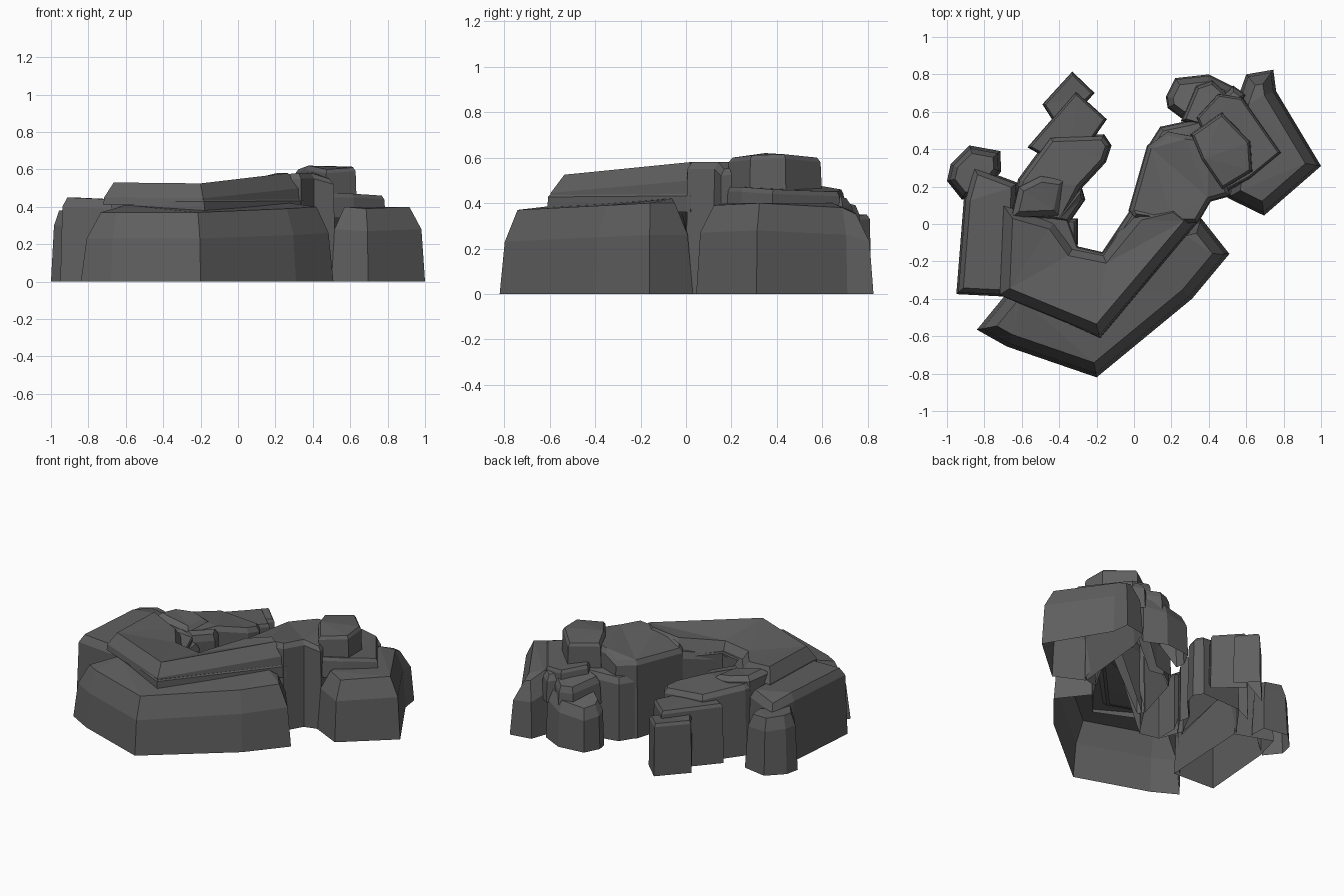
import bpy, bmesh
from mathutils import Vector

stone = bpy.data.materials.new("dark_stone")
stone.diffuse_color = (.115, .115, .115, 1)


def inset(pts, d):
    """Mitred inset of a counter-clockwise outline."""
    out = []
    n = len(pts)
    for i in range(n):
        a, p, b = (Vector(pts[j][:2]) for j in ((i - 1) % n, i, (i + 1) % n))
        e1, e2 = (p - a).normalized(), (b - p).normalized()
        n1, n2 = Vector((-e1.y, e1.x)), Vector((-e2.y, e2.x))
        out.append(p + (n1 + n2) * d / max(0.5, 1 + n1.dot(n2)))
    return out


def rock(name, pts, taper=0.01, bevel=0.02, drop=0.03, base=0):
    """Open-bottomed chiselled block; pts are (x, y, top height[, base height])."""
    area = sum(p[0] * q[1] - q[0] * p[1] for p, q in zip(pts, pts[1:] + pts[:1]))
    if area < 0:
        pts = pts[::-1]
    n = len(pts)
    bm = bmesh.new()
    rings = []
    for d, f in ((0, None), (taper, drop), (taper + bevel, 0)):
        ring = []
        for q, p in zip(inset(pts, d), pts):
            low = p[3] if len(p) > 3 else base
            z = low if f is None else max(p[2] - f, low + .002)
            ring.append(bm.verts.new((q.x, q.y, z)))
        rings.append(ring)
    for lo, hi in zip(rings, rings[1:]):
        for i in range(n):
            j = (i + 1) % n
            bm.faces.new((lo[i], lo[j], hi[j], hi[i]))
    cap = bm.faces.new(rings[-1])
    bmesh.ops.triangulate(bm, faces=[cap])
    me = bpy.data.meshes.new(name)
    bm.to_mesh(me)
    bm.free()
    me.materials.append(stone)
    ob = bpy.data.objects.new(name, me)
    bpy.context.collection.objects.link(ob)
    return ob


# Broad front boulder
rock("front_boulder", [(-.84, -.565, .37), (-.68, -.655, .37), (-.2, -.82, .37),
     (.31, -.40, .39), (.51, -.16, .40), (.36, .03, .40), (.24, .0, .42, .36),
     (-.2, -.47, .42, .36), (-.62, -.32, .41, .36), (-.68, -.37, .40)],
     .02, .05, .14)

# Curved upper ledge: low lip and main crest
rock("ledge_lip", [(-.68, -.385, .435, .36), (-.18, -.61, .435, .36),
     (.35, .02, .44, .36), (.20, .10, .44, .36), (-.0, .07, .44), (-.17, -.15, .43),
     (-.3, -.12, .43), (-.36, .04, .44), (-.66, .06, .44, .36)], .002, .006, .008)
rock("ledge_crest", [(-.72, -.38, .53), (-.185, -.60, .525), (.345, .025, .58),
     (.22, .12, .58), (.01, .07, .54), (-.17, -.15, .48), (-.32, -.12, .48),
     (-.42, .02, .49), (-.70, .10, .53)], .004, .05, .08, base=.41)

# Left shoulder
rock("left_slab", [(-.95, -.375, .45), (-.65, -.39, .44), (-.62, .22, .44),
     (-.86, .31, .42), (-.91, .13, .45)], .01, .025, .05)
rock("left_back_boulder", [(-1, .23, .38), (-.98, .32, .38), (-.88, .42, .37),
     (-.715, .39, .36), (-.71, .28, .37), (-.84, .13, .38, .2), (-.92, .13, .38)],
     .015, .025, .08)

# Stepped slabs running to the back
rock("back_slab_low", [(-.49, .64, .35), (-.33, .815, .35), (-.21, .7, .34),
     (-.40, .50, .35, .25)], .004, .01, .02)
rock("back_slab_mid", [(-.57, .41, .40), (-.31, .71, .39), (-.145, .56, .38),
     (-.34, .28, .40, .3)], .004, .01, .02)
rock("back_slab_high", [(-.66, .05, .49, .36), (-.62, .24, .47), (-.45, .47, .44),
     (-.16, .48, .42), (-.12, .42, .42), (-.15, .33, .43), (-.28, .19, .46),
     (-.38, .0, .45)], .01, .02, .03)
rock("inner_crest", [(-.66, .03, .52), (-.62, .2, .51), (-.5, .26, .5),
     (-.36, .24, .48), (-.40, .04, .48)], .005, .03, .03, base=.42)
rock("inner_chip_a", [(-.43, .02, .47, .3), (-.28, .20, .46), (-.26, .13, .44),
     (-.35, .0, .45)], .005, .015, .04)
rock("inner_chip_b", [(-.40, .03, .42, .3), (-.30, .03, .41), (-.30, -.11, .40),
     (-.37, -.13, .42, .3)], .005, .015, .04)

# Right arm
rock("right_arm", [(.0, .03, .52), (-.03, .07, .50), (.07, .42, .52), (.18, .50, .52),
     (.28, .48, .57), (.42, .46, .59, .36), (.52, .15, .55), (.41, .12, .58),
     (.34, .0, .58), (.2, -.0, .57, .4)], .006, .02, .03)
rock("inner_right_chip", [(-.17, -.15, .42), (-.01, .09, .47), (.06, .04, .48, .4),
     (-.04, -.18, .45, .4)], .005, .02, .04)
rock("right_peak", [(.30, .48, .60), (.36, .34, .62), (.47, .18, .60),
     (.635, .28, .61), (.625, .44, .615), (.47, .60, .60)], .006, .012, .02, base=.4)
rock("right_step", [(.49, .17, .47), (.62, .24, .47), (.79, .38, .46),
     (.58, .68, .45), (.45, .70, .46), (.33, .57, .48)], .006, .01, .02, base=.34)
rock("right_outer_boulder", [(.50, .14, .40), (.695, .045, .39), (1, .31, .40),
     (.76, .71, .38), (.745, .825, .35), (.60, .80, .36), (.55, .66, .40)],
     .015, .05, .12)

# Rubble behind the right arm
rock("rubble_low", [(.17, .68, .29), (.22, .78, .28), (.40, .80, .30), (.54, .73, .33),
     (.52, .60, .34, .25), (.26, .56, .33, .15), (.18, .62, .31)], .008, .03, .07)
rock("rubble_mid", [(.07, .41, .42), (.14, .52, .42), (.28, .55, .43),
     (.40, .58, .44, .25), (.40, .42, .45, .35), (.2, .32, .45, .35)], .006, .02, .04)
rock("rubble_top", [(.25, .55, .42), (.33, .74, .39), (.42, .77, .39),
     (.57, .64, .42), (.48, .48, .45)], .006, .015, .04, base=.24)
rock("rubble_edge", [(.44, .66, .43), (.53, .74, .42), (.60, .69, .43),
     (.52, .56, .45)], .006, .02, .04, base=.24)
